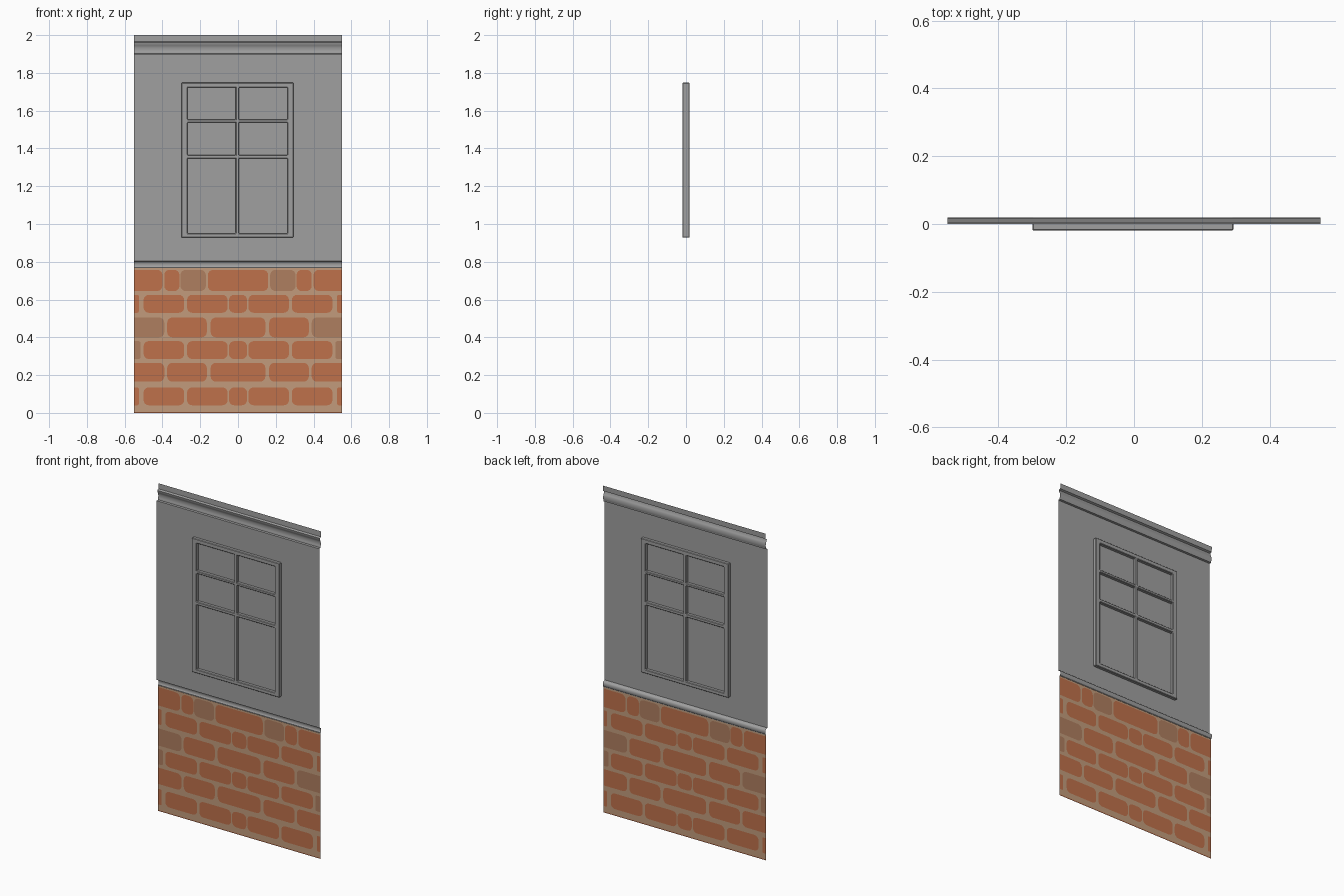
import bpy, bmesh, math

if "Cube" in bpy.data.objects:
    bpy.data.objects.remove(bpy.data.objects["Cube"])

W = 0.55          # half width of the panel
BRICK_Y = 0.012   # brick sheet sits slightly behind the upper wall
BRICK_TOP = 0.767


def material(name, rgb):
    m = bpy.data.materials.new(name)
    m.diffuse_color = (*rgb, 1)
    m.use_nodes = True
    m.node_tree.nodes["Principled BSDF"].inputs["Base Color"].default_value = m.diffuse_color
    return m


GREY = material("grey_paint", (0.35, 0.35, 0.35))
MORTAR = material("mortar_tan", (0.54, 0.33, 0.20))
ORANGE = material("brick_orange", (0.52, 0.165, 0.071))
DULL = material("brick_dull", (0.43, 0.21, 0.117))


def finish(name, bm, mats, smooth_angle=None):
    mesh = bpy.data.meshes.new(name)
    bm.to_mesh(mesh)
    bm.free()
    for m in mats:
        mesh.materials.append(m)
    if smooth_angle:
        mesh.shade_smooth()
        mesh.set_sharp_from_angle(angle=math.radians(smooth_angle))
    ob = bpy.data.objects.new(name, mesh)
    bpy.context.collection.objects.link(ob)
    return ob


def ribbon(name, profile, mat, smooth_angle=None):
    """Open (y, z) profile swept across the panel width."""
    bm = bmesh.new()
    rows = [[bm.verts.new((x, y, z)) for x in (W, -W)] for y, z in profile]
    for a, b in zip(rows, rows[1:]):
        bm.faces.new((a[0], a[1], b[1], b[0]))
    return finish(name, bm, [mat], smooth_angle)


def arc(cy, cz, ry, rz, a0, a1, n=8):
    return [(cy + ry * math.cos(math.radians(a0 + (a1 - a0) * i / n)),
             cz + rz * math.sin(math.radians(a0 + (a1 - a0) * i / n)))
            for i in range(n + 1)]


# Flat sheets and moulded trims
ribbon("upper_wall", [(0, 0.805), (0, 1.9)], GREY)
ribbon("brick_base", [(BRICK_Y, 0), (BRICK_Y, BRICK_TOP)], MORTAR)
ribbon("middle_trim",
       [(BRICK_Y, BRICK_TOP), (0.014, BRICK_TOP)]
       + arc(0.010, 0.785, 0.009, 0.016, -65, 80)
       + [(0.006, 0.803), (0, 0.805)], GREY, 40)
ribbon("top_trim",
       [(0, 1.9), (0.012, 1.902)]
       + arc(0.006, 1.925, 0.009, 0.023, -45, 60)
       + [(0.006, 1.955), (0.005, 1.962), (0.017, 1.967), (0.018, 2.0)],
       GREY, 40)

# Painted bricks: (x0, x1, material), mirrored; a negative x0 = -x1 is a centre brick
COURSE_A = [(-0.048, 0.048, 0), (0.055, 0.27, 0), (0.285, 0.50, 0), (0.525, W, 0)]
COURSE_B = [(-0.145, 0.145, 0), (0.165, 0.375, 0), (0.39, W, 0)]
courses = [
    (0.04, 0.135, COURSE_A),
    (0.165, 0.265, COURSE_B),
    (0.285, 0.38, COURSE_A[:3] + [(0.515, W, 1)]),
    (0.40, 0.505, COURSE_B[:2] + [(0.39, W, 1)]),
    (0.53, 0.625, COURSE_A),
    (0.645, 0.757, [(-0.16, 0.16, 0), (0.17, 0.305, 1),
                    (0.31, 0.39, 0), (0.40, W, 0)]),
    (0.0, 0.006, [(-W, W, 0)]),
]


def brick(bm, x0, x1, z0, z1, mat):
    r = min(0.028, (z1 - z0) / 3, (x1 - x0) / 3)
    pts = []
    for cx, cz, a in ((x1 - r, z1 - r, 0), (x0 + r, z1 - r, 90),
                      (x0 + r, z0 + r, 180), (x1 - r, z0 + r, 270)):
        if abs(cx) + r > W - 1e-5:      # bricks cut by the panel edge stay square
            pts.append((math.copysign(W, cx), z1 if a < 180 else z0))
        else:
            pts += arc(cx, cz, r, r, a, a + 90, 4)
    for side in (-1, 1):                # same pattern on both faces of the sheet
        loop = [bm.verts.new((x, BRICK_Y + side * 0.0008, z)) for x, z in pts]
        f = bm.faces.new(loop if side < 0 else loop[::-1])
        f.material_index = mat


bm = bmesh.new()
for z0, z1, row in courses:
    for x0, x1, mat in row:
        brick(bm, x0, x1, z0, z1, mat)
        if x0 > 0:
            brick(bm, -x1, -x0, z0, z1, mat)
finish("bricks", bm, [ORANGE, DULL])

# Window frame: lattice with six openings, thickened and softened
xs = [-0.30, -0.268, -0.012, 0.005, 0.262, 0.293]
zs = [0.928, 0.951, 1.346, 1.365, 1.537, 1.553, 1.722, 1.748]
bm = bmesh.new()
grid = [[bm.verts.new((x, 0, z)) for x in xs] for z in zs]
for j in range(len(zs) - 1):
    for i in range(len(xs) - 1):
        if not (i % 2 and j % 2):       # odd cells are the panes
            bm.faces.new((grid[j][i], grid[j][i + 1],
                          grid[j + 1][i + 1], grid[j + 1][i]))
frame = finish("window_frame", bm, [GREY])
solid = frame.modifiers.new("thickness", 'SOLIDIFY')
solid.thickness = 0.038
solid.offset = 0
bevel = frame.modifiers.new("soft_edges", 'BEVEL')
bevel.width = 0.003
bevel.segments = 1
bevel.limit_method = 'ANGLE'
